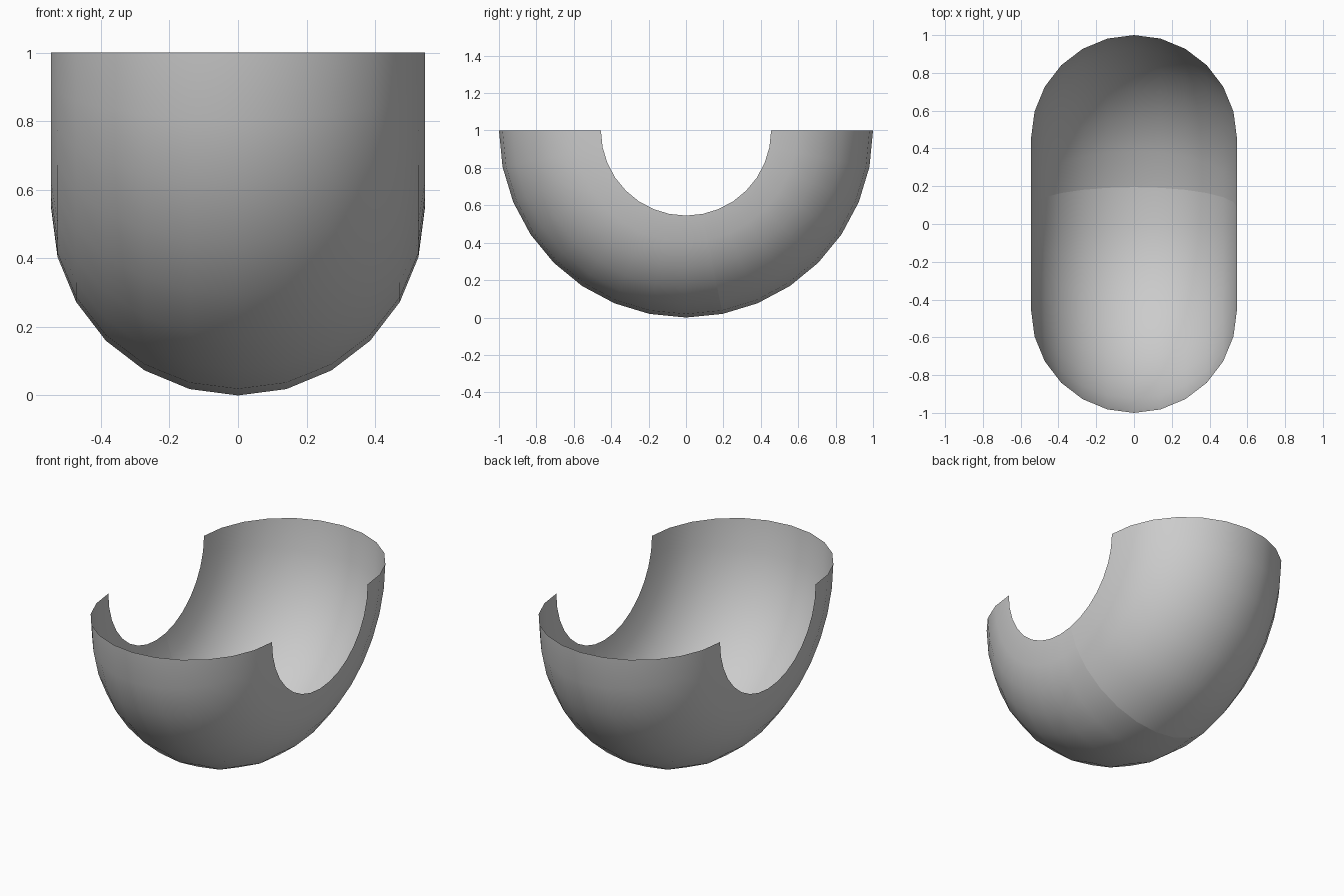
import bpy, bmesh
from math import sin, cos, pi

if "Cube" in bpy.data.objects:
    bpy.data.objects.remove(bpy.data.objects["Cube"])

MAJOR, MINOR = 0.455, 0.545   # bend radius and tube radius
STEPS, SIDES = 16, 12         # segments along the bend and across the tube
SEAM = 9                      # ring with a visible shading seam

bm = bmesh.new()

# Rings: outer half of a tube, swept half a turn about the x axis
rings = []
for i in range(STEPS + 1):
    a = -pi / 2 + pi * i / STEPS
    ring = []
    for j in range(SIDES + 1):
        b = -pi / 2 + pi * j / SIDES
        r = MAJOR + MINOR * cos(b)
        ring.append(bm.verts.new((MINOR * sin(b), r * sin(a), 1 - r * cos(a))))
    rings.append(ring)

# Outward-facing skin, left open at the ends and on the inside of the bend
for r0, r1 in zip(rings, rings[1:]):
    for j in range(SIDES):
        f = bm.faces.new((r0[j], r1[j], r1[j + 1], r0[j + 1]))
        f.smooth = True
bm.normal_update()
if bm.faces[:][0].normal.y > 0:
    bmesh.ops.reverse_faces(bm, faces=bm.faces[:])

# Seam between the two skin sections
for v0, v1 in zip(rings[SEAM], rings[SEAM][1:]):
    bm.edges.get((v0, v1)).smooth = False

mesh = bpy.data.meshes.new("half_ring_shell")
bm.to_mesh(mesh)
bm.free()
shell = bpy.data.objects.new("half_ring_shell", mesh)
bpy.context.collection.objects.link(shell)
